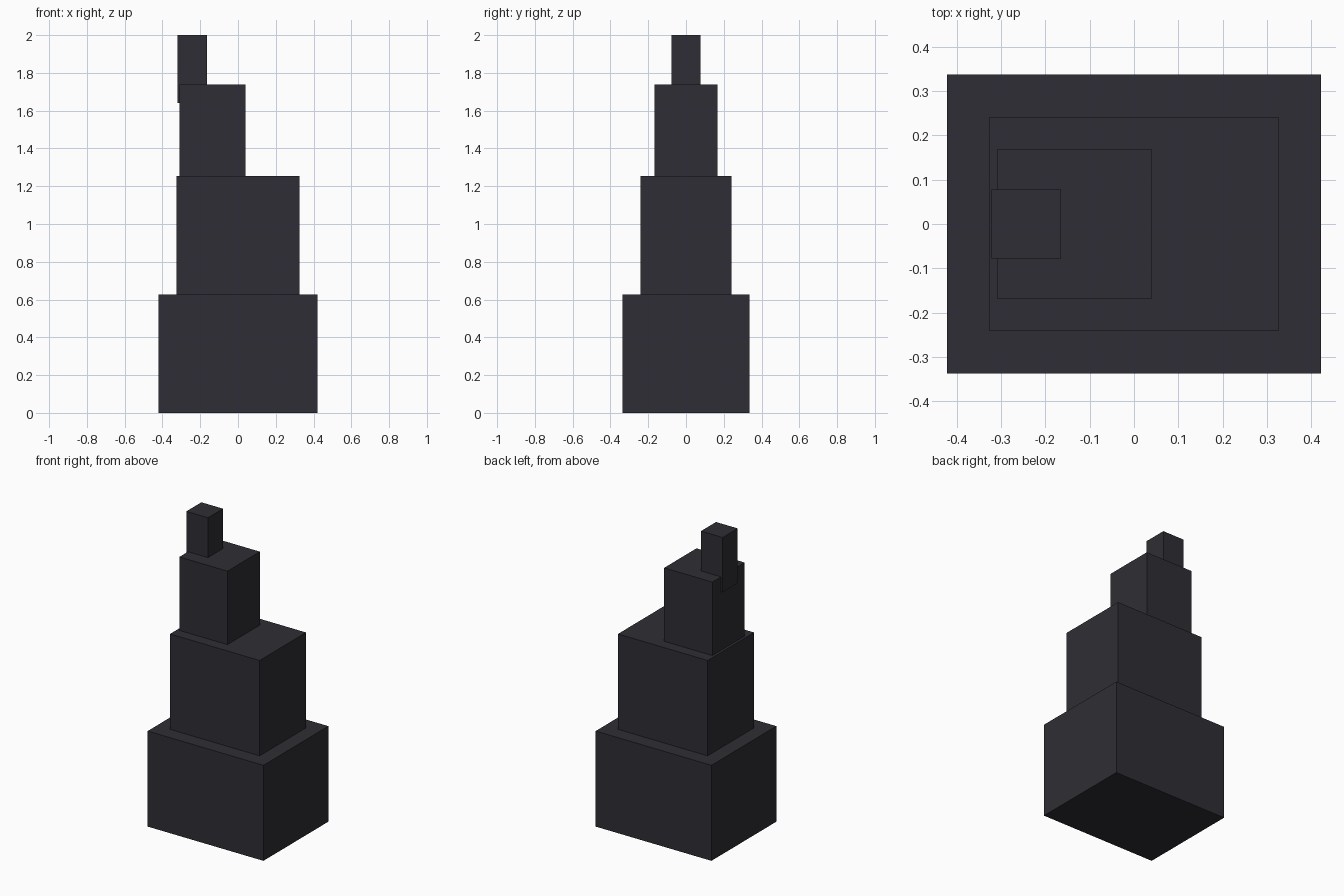
import bpy

default_cube = bpy.data.objects.get("Cube")
if default_cube:
    bpy.data.objects.remove(default_cube, do_unlink=True)

# Single dark slate colour
slate = bpy.data.materials.new("dark_slate")
slate.use_nodes = True
colour = (0.027, 0.027, 0.035, 1)
slate.diffuse_color = colour
slate.node_tree.nodes["Principled BSDF"].inputs["Base Color"].default_value = colour


def block(name, x, y, z):
    """Flat-shaded box given its (min, max) in x and z and its half depth y."""
    bpy.ops.mesh.primitive_cube_add(size=1, location=(sum(x) / 2, 0, sum(z) / 2))
    obj = bpy.context.object
    obj.name = name
    obj.scale = (x[1] - x[0], 2 * y, z[1] - z[0])
    bpy.ops.object.transform_apply(location=False, rotation=False, scale=True)
    obj.data.materials.append(slate)
    return obj


# Stepped tiers, each narrower than the one below
block("base_tier", (-0.421, 0.421), 0.337, (0, 0.628))
block("middle_tier", (-0.326, 0.326), 0.241, (0.628, 1.255))
block("upper_tier", (-0.309, 0.041), 0.168, (1.255, 1.738))

# Chimney-like post, sunk into the upper tier and slightly overhanging its side
block("top_post", (-0.321, -0.164), 0.078, (1.64, 2.0))
